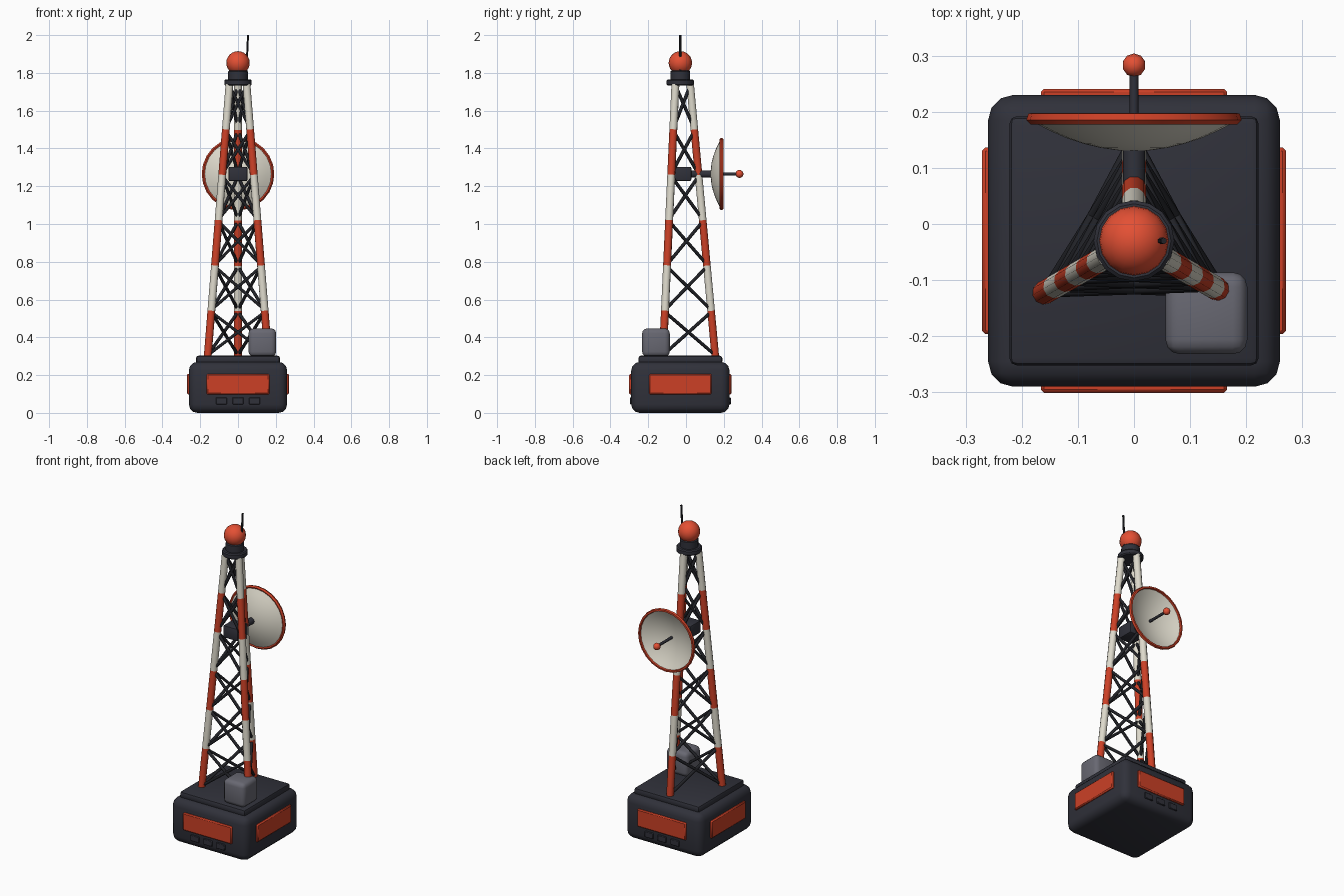
import bpy, bmesh, math
from mathutils import Vector, Matrix

if "Cube" in bpy.data.objects:
    bpy.data.objects.remove(bpy.data.objects["Cube"])

CY = -0.03  # tower axis in y


def lin(c):
    c /= 255
    return c / 12.92 if c <= 0.04045 else ((c + 0.055) / 1.055) ** 2.4


def mat(name, r, g, b):
    m = bpy.data.materials.new(name)
    m.diffuse_color = (lin(r), lin(g), lin(b), 1)
    m.use_nodes = True
    m.node_tree.nodes["Principled BSDF"].inputs["Base Color"].default_value = m.diffuse_color
    return m


DARK = mat("dark_grey", 48, 49, 58)
BLACK = mat("black", 33, 34, 39)
RED = mat("signal_red", 204, 64, 38)
BEACON = mat("beacon_red", 228, 80, 52)
CREAM = mat("cream_white", 222, 218, 204)
GREY = mat("mid_grey", 104, 104, 114)


def finish(bm, name, mats, angle=40):
    bmesh.ops.recalc_face_normals(bm, faces=bm.faces)
    me = bpy.data.meshes.new(name)
    bm.to_mesh(me)
    bm.free()
    for m in mats:
        me.materials.append(m)
    ob = bpy.data.objects.new(name, me)
    bpy.context.collection.objects.link(ob)
    bpy.context.view_layer.objects.active = ob
    bpy.ops.object.select_all(action='DESELECT')
    ob.select_set(True)
    bpy.ops.object.shade_smooth_by_angle(angle=math.radians(angle))
    return ob


def box(name, lo, hi, m, bevel=0.0, seg=2):
    lo, hi = Vector(lo), Vector(hi)
    bm = bmesh.new()
    bmesh.ops.create_cube(bm, size=1)
    for v in bm.verts:
        v.co = (lo + hi) / 2 + v.co * (hi - lo)
    if bevel:
        bmesh.ops.bevel(bm, geom=bm.edges[:], offset=bevel, segments=seg,
                        profile=0.5, affect='EDGES')
    return finish(bm, name, [m])


def add_rod(bm, a, b, r, sides=8, rings=1):
    # straight rod from a to b; returns faces per ring section
    a, b = Vector(a), Vector(b)
    q = (b - a).to_track_quat('Z', 'Y')
    loops = []
    for i in range(rings + 1):
        c = a.lerp(b, i / rings)
        loops.append([bm.verts.new(c + q @ Vector((r * math.cos(t), r * math.sin(t), 0)))
                      for t in (2 * math.pi * k / sides for k in range(sides))])
    for i in range(rings):
        for k in range(sides):
            j = (k + 1) % sides
            f = bm.faces.new((loops[i][k], loops[i][j], loops[i + 1][j], loops[i + 1][k]))
            f.material_index = i % 2
    bm.faces.new(loops[0][::-1])
    bm.faces.new(loops[-1]).material_index = (rings - 1) % 2


def rod(name, a, b, r, m, sides=8):
    bm = bmesh.new()
    add_rod(bm, a, b, r, sides)
    return finish(bm, name, [m], 50)


def lathe(name, prof, origin, m, steps, axis='Z', angle=40):
    # prof: (radius, height) pairs spun around the axis
    bm = bmesh.new()
    vs = [bm.verts.new((r, 0, h)) for r, h in prof]
    es = [bm.edges.new(p) for p in zip(vs, vs[1:])]
    bmesh.ops.spin(bm, geom=vs + es, cent=(0, 0, 0), axis=(0, 0, 1),
                   angle=2 * math.pi, steps=steps)
    bmesh.ops.remove_doubles(bm, verts=bm.verts, dist=1e-4)
    rot = Matrix.Rotation(-math.pi / 2, 4, 'X') if axis == 'Y' else Matrix()
    bmesh.ops.transform(bm, matrix=Matrix.Translation(origin) @ rot, verts=bm.verts)
    return finish(bm, name, [m], angle)


def ball(name, c, r, m, u, v):
    bm = bmesh.new()
    bmesh.ops.create_uvsphere(bm, u_segments=u, v_segments=v, radius=r,
                              matrix=Matrix.Translation(c))
    return finish(bm, name, [m], 60)


# base block and deck plate
box("base", (-0.26, CY - 0.26, 0), (0.26, CY + 0.26, 0.27), DARK, 0.045, 3)
box("deck_plate", (-0.222, CY - 0.222, 0.26), (0.222, CY + 0.222, 0.303), DARK, 0.013)

# red side panels on all four sides
for name, s in (("right", 1), ("left", -1)):
    x0, x1 = sorted((s * 0.25, s * 0.271))
    box(name + "_panel", (x0, CY - 0.166, 0.098), (x1, CY + 0.166, 0.206), RED, 0.006, 1)
for name, s in (("back", 1), ("front", -1)):
    y0, y1 = sorted((CY + s * 0.25, CY + s * 0.271))
    box(name + "_panel", (-0.166, y0, 0.098), (0.166, y1, 0.206), RED, 0.006, 1)
    # vents below the panel
    for i in (-1, 0, 1):
        y0, y1 = sorted((CY + s * 0.245, CY + s * 0.267))
        box(f"{name}_vent_{i + 2}", (i * 0.088 - 0.029, y0, 0.045),
            (i * 0.088 + 0.029, y1, 0.082), DARK, 0.003, 1)

# equipment cabinet
box("equipment_cabinet", (0.056, -0.232, 0.298), (0.202, -0.086, 0.447), GREY, 0.026, 3)

# tower legs, striped red and white
Z0, Z1, BAYS = 0.30, 1.74, 6


def leg_point(k, t):
    a = math.radians(90 + 120 * k)
    r = 0.185 + (0.052 - 0.185) * t
    return Vector((r * math.cos(a), CY + r * math.sin(a), Z0 + (Z1 - Z0) * t))


for k, name in enumerate(("back_leg", "left_leg", "right_leg")):
    bm = bmesh.new()
    add_rod(bm, leg_point(k, 0), leg_point(k, 1), 0.021, 10, BAYS)
    finish(bm, name, [RED, CREAM], 50)

# crossed bracing on the three tower faces
bm = bmesh.new()
for k in range(3):
    n = (k + 1) % 3
    for i in range(BAYS):
        lo, hi = i / BAYS + 0.004, (i + 1) / BAYS - 0.004
        add_rod(bm, leg_point(k, lo), leg_point(n, hi), 0.009, 6)
        add_rod(bm, leg_point(n, lo), leg_point(k, hi), 0.009, 6)
for f in bm.faces:
    f.material_index = 0
finish(bm, "cross_braces", [BLACK], 65)

# top cap, beacon and whip antenna
lathe("top_cap", [(0, 1.733), (0.066, 1.733), (0.072, 1.739), (0.072, 1.76), (0.066, 1.766),
                  (0.052, 1.766), (0.052, 1.808), (0.046, 1.813), (0, 1.813)],
      (0, CY, 0), DARK, 16)
ball("beacon", (0, CY, 1.853), 0.062, BEACON, 16, 12)
rod("whip_antenna", (0.044, CY, 1.80), (0.053, CY, 2.0), 0.006, BLACK, 6)

# dish mount and arm
DZ = 1.265
box("dish_mount", (-0.05, CY - 0.045, DZ - 0.038), (0.05, CY + 0.058, DZ + 0.038), DARK, 0.008)
rod("dish_arm", (0, CY, DZ), (0, 0.137, DZ), 0.02, DARK, 10)

# dish bowl: thin shell, open towards the back
outer = [(0.18 * i / 6, 0.130 + 0.052 * (i / 6) ** 2) for i in range(7)]
inner = [(r, h + 0.008) for r, h in reversed(outer)]
lathe("dish_bowl", outer + inner, (0, 0, DZ), CREAM, 24, 'Y', 50)
lathe("dish_rim", [(0.174, 0.181), (0.184, 0.177), (0.192, 0.185), (0.188, 0.197),
                   (0.178, 0.198), (0.174, 0.181)], (0, 0, DZ), RED, 24, 'Y', 50)

# feed rod and tip
rod("feed_rod", (0, 0.13, DZ), (0, 0.28, DZ), 0.008, DARK, 8)
ball("feed_tip", (0, 0.283, DZ), 0.021, BEACON, 10, 8)
